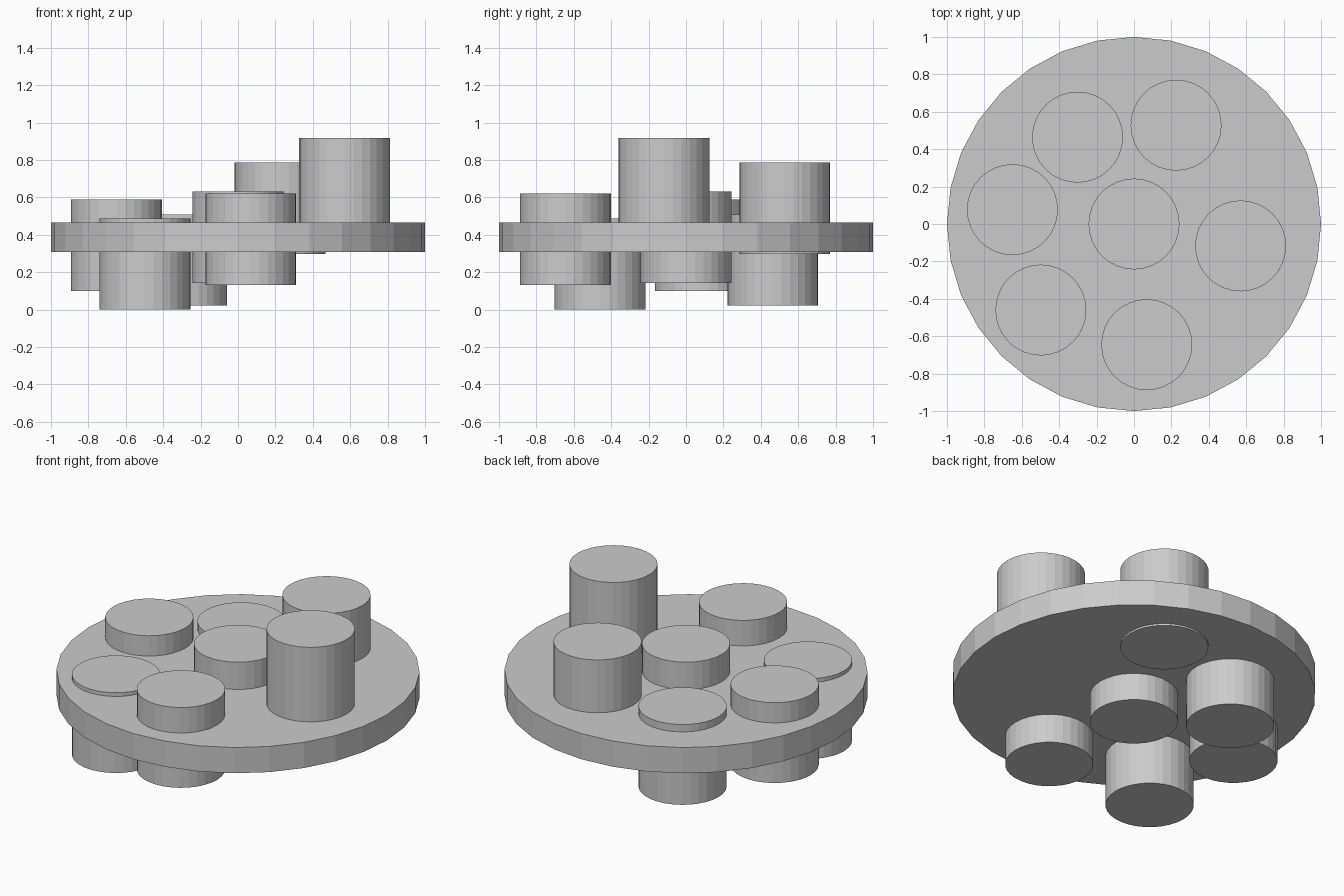
import bpy

if "Cube" in bpy.data.objects:
    bpy.data.objects.remove(bpy.data.objects["Cube"])


def cylinder(name, x, y, z_bottom, radius, height):
    bpy.ops.mesh.primitive_cylinder_add(
        vertices=32, radius=radius, depth=height,
        location=(x, y, z_bottom + height / 2))
    bpy.context.object.name = name


# Wide carrier disc
cylinder("carrier_disc", 0, 0, 0.309, 1.0, 0.156)

# Identical pegs pushed through the disc to different depths: x, y, bottom
PEG_RADIUS, PEG_HEIGHT = 0.243, 0.488
pegs = {
    "peg_centre": (0.0, 0.0, 0.143),
    "peg_right": (0.57, -0.117, 0.43),
    "peg_back_right": (0.225, 0.528, 0.298),
    "peg_back_left": (-0.302, 0.464, 0.022),
    "peg_left": (-0.65, 0.077, 0.10),
    "peg_front_left": (-0.498, -0.46, 0.0),
    "peg_front": (0.068, -0.645, 0.132),
}
for name, (x, y, z) in pegs.items():
    cylinder(name, x, y, z, PEG_RADIUS, PEG_HEIGHT)
